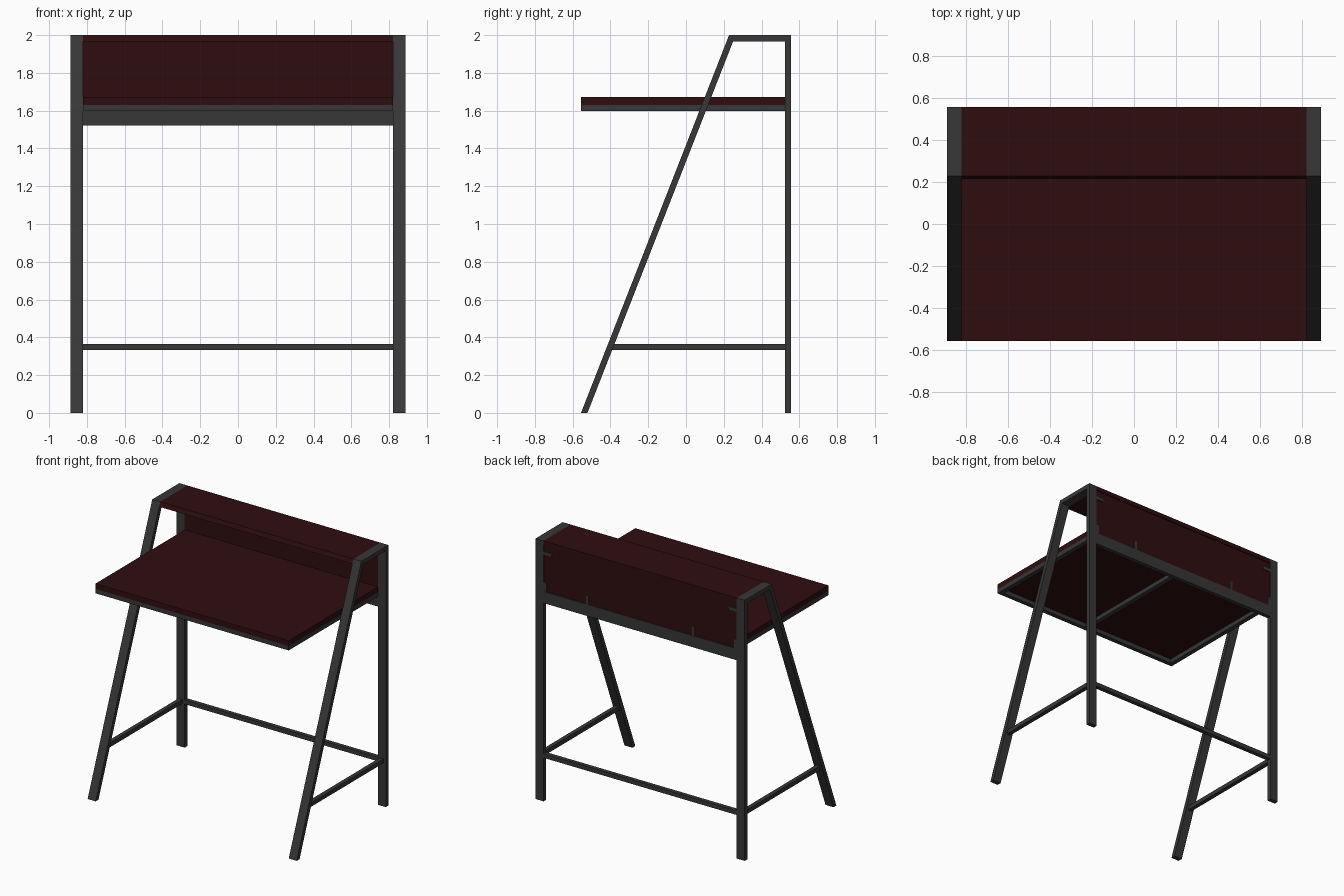
import bpy, bmesh

if "Cube" in bpy.data.objects:
    bpy.data.objects.remove(bpy.data.objects["Cube"])


def material(name, rgb):
    m = bpy.data.materials.new(name)
    m.diffuse_color = (*rgb, 1)
    m.use_nodes = True
    m.node_tree.nodes["Principled BSDF"].inputs["Base Color"].default_value = m.diffuse_color
    return m


RED = material("dark red board", (0.028, 0.0042, 0.005))
GREY = material("dark grey steel", (0.038, 0.038, 0.038))


def extrude_x(name, profile, x0, x1, mat):
    """Prism: a (y, z) outline stretched from x0 to x1."""
    bm = bmesh.new()
    a = [bm.verts.new((x0, y, z)) for y, z in profile]
    b = [bm.verts.new((x1, y, z)) for y, z in profile]
    n = len(profile)
    bm.faces.new(a)
    bm.faces.new(b[::-1])
    for i in range(n):
        j = (i + 1) % n
        bm.faces.new((a[i], b[i], b[j], a[j]))
    bmesh.ops.recalc_face_normals(bm, faces=bm.faces)
    me = bpy.data.meshes.new(name)
    bm.to_mesh(me)
    bm.free()
    me.materials.append(mat)
    ob = bpy.data.objects.new(name, me)
    bpy.context.collection.objects.link(ob)
    return ob


def box(name, x, y, z, mat):
    outline = [(y[0], z[0]), (y[1], z[0]), (y[1], z[1]), (y[0], z[1])]
    return extrude_x(name, outline, x[0], x[1], mat)


IN, OUT = 0.82, 0.888          # inner and outer x of the side frames
BACK, LEG = 0.556, 0.524       # outer and inner y of the rear legs
SHELF = 1.967                  # underside of the shelf
slope = (0.228 + BACK) / 2.0   # lean of the front legs
inner_y = -BACK + 0.0345 + slope * SHELF

# Side frames: leaning front leg, top bar and rear leg in one outline
frame = [(-BACK, 0), (-BACK + 0.0345, 0), (inner_y, SHELF), (LEG, SHELF),
         (LEG, 0), (BACK, 0), (BACK, 2), (0.228, 2)]
for s, side in ((-1, "left"), (1, "right")):
    extrude_x(side + "_leg_frame", frame, s * IN, s * OUT, GREY)
    box(side + "_stretcher", (s * 0.838, s * 0.870), (-0.395, LEG + 0.005), (0.334, 0.366), GREY)
    # Rail under the desktop edge
    box(side + "_desk_rail", (s * (IN - 0.035), s * IN), (-BACK + 0.033, LEG), (1.597, 1.63), GREY)

# Rear stretcher and rear beam
box("rear_stretcher", (-IN, IN), (LEG, BACK), (0.334, 0.366), GREY)
box("rear_beam", (-IN, IN), (LEG, BACK), (1.522, 1.61), GREY)

# Remaining rails under the desktop
box("front_desk_rail", (-IN, IN), (-BACK, -BACK + 0.033), (1.597, 1.63), GREY)
box("rear_desk_rail", (-IN + 0.035, IN - 0.035), (LEG - 0.033, LEG), (1.597, 1.63), GREY)
box("middle_desk_rail", (-0.0175, 0.0175), (-BACK + 0.033, LEG - 0.033), (1.597, 1.63), GREY)

# Boards
box("desktop", (-IN, IN), (-BACK, LEG), (1.63, 1.672), RED)
box("back_panel", (-IN, IN), (LEG, 0.549), (1.61, SHELF), RED)
extrude_x("shelf", [(0.228 - slope * (2 - SHELF), SHELF), (BACK, SHELF), (BACK, 2), (0.228, 2)],
          -IN, IN, RED)

# Small fixing tabs on the back of the panel
tab_y = (0.549, 0.555)
for s, side in ((-1, "left"), (1, "right")):
    box(side + "_upper_tab", (s * (IN - 0.065), s * IN), tab_y, (1.893, 1.917), GREY)
    box(side + "_corner_tab", (s * (IN - 0.024), s * IN), tab_y, (1.61, 1.68), GREY)
    box(side + "_lower_tab", (s * 0.438, s * 0.462), tab_y, (1.61, 1.68), GREY)
